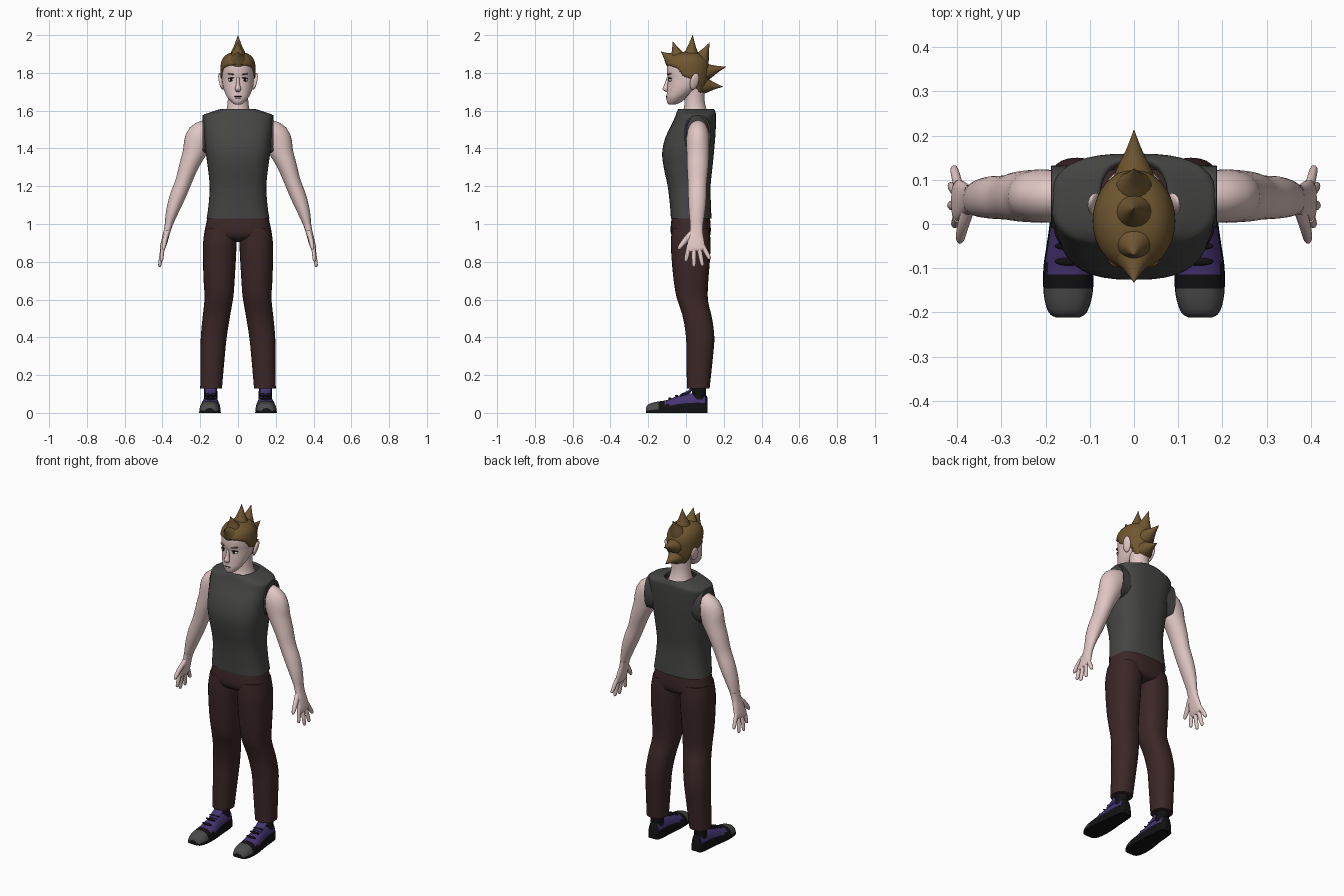
import bpy, bmesh, math
from mathutils import Vector, Matrix


def material(name, r, g, b):
    m = bpy.data.materials.new(name)
    m.diffuse_color = (r, g, b, 1)
    return m


SKIN = material("skin", 0.75, 0.57, 0.55)
HAIR = material("hair", 0.16, 0.095, 0.03)
SHIRT = material("shirt", 0.06, 0.06, 0.058)
PANTS = material("trousers", 0.045, 0.02, 0.02)
BLACK = material("black", 0.006, 0.006, 0.007)
PURPLE = material("purple", 0.06, 0.035, 0.17)
GREY = material("toe_grey", 0.07, 0.07, 0.07)
WHITE = material("eye_white", 0.7, 0.7, 0.7)


def finish(name, bm, mats, mirror, slot=None, shape=None):
    if shape:
        for v in bm.verts:
            v.co = shape(v.co)
    bmesh.ops.recalc_face_normals(bm, faces=bm.faces)
    if slot:
        for f in bm.faces:
            f.material_index = slot(f.calc_center_median())
    me = bpy.data.meshes.new(name)
    bm.to_mesh(me)
    bm.free()
    for m in mats:
        me.materials.append(m)
    me.shade_smooth()
    me.set_sharp_from_angle(angle=math.radians(50))
    ob = bpy.data.objects.new(name, me)
    bpy.context.collection.objects.link(ob)
    if mirror:
        mod = ob.modifiers.new("mirror", 'MIRROR')
        mod.use_mirror_merge = False
    return ob


def spline(rows, steps):
    """Catmull-Rom interpolation of section rows."""
    out = []
    for i in range(len(rows) - 1):
        a, b, c, d = (rows[max(i - 1, 0)], rows[i], rows[i + 1], rows[min(i + 2, len(rows) - 1)])
        for k in range(steps):
            t = k / steps
            out.append([0.5 * (2 * q + (r - p) * t + (2 * p - 5 * q + 4 * r - s) * t * t
                               + (3 * q - p - 3 * r + s) * t ** 3) for p, q, r, s in zip(a, b, c, d)])
    return out + [list(rows[-1])]


def loft(name, rows, mats, n=28, e=2.0, steps=4, up=(0, 1, 0), axis=None,
         mirror=False, caps=True, slot=None, shape=None):
    """Skin through superellipse sections (x, y, z, half width, half depth)."""
    rows = spline(rows, steps)
    bm, up, rings = bmesh.new(), Vector(up), []
    for i, r in enumerate(rows):
        c = Vector(r[:3])
        t = Vector(axis) if axis else Vector(rows[min(i + 1, len(rows) - 1)][:3]) - Vector(rows[max(i - 1, 0)][:3])
        u = up.cross(t).normalized()
        w = t.cross(u).normalized()
        ring = []
        for k in range(n):
            a = 2 * math.pi * k / n
            ca, sa = math.cos(a), math.sin(a)
            p = math.copysign(abs(ca) ** (2 / e), ca) * max(r[3], 0.0005)
            q = math.copysign(abs(sa) ** (2 / e), sa) * max(r[4], 0.0005)
            ring.append(bm.verts.new(c + u * p + w * q))
        rings.append(ring)
    for r0, r1 in zip(rings, rings[1:]):
        for k in range(n):
            bm.faces.new((r0[k], r0[(k + 1) % n], r1[(k + 1) % n], r1[k]))
    if caps:
        bm.faces.new(rings[0])
        bm.faces.new(rings[-1])
    return finish(name, bm, mats, mirror, slot, shape)


def stack(rows):
    """Rows of (z, x0, x1, y0, y1) to horizontal sections."""
    return [((b + c) / 2, (d + f) / 2, z, (c - b) / 2, (f - d) / 2) for z, b, c, d, f in rows]


def wide(rows):
    """Rows of (z, half width, y0, y1) centred on x = 0."""
    return stack([(z, -h, h, a, b) for z, h, a, b in rows])


def ball(name, loc, radii, mat, mirror=False, rot=(0, 0, 0)):
    bm = bmesh.new()
    bmesh.ops.create_uvsphere(bm, u_segments=16, v_segments=10, radius=1)
    R = Matrix.Rotation(rot[0], 4, 'X') @ Matrix.Rotation(rot[1], 4, 'Y') @ Matrix.Rotation(rot[2], 4, 'Z')
    bm.transform(Matrix.Translation(loc) @ R @ Matrix.Diagonal((*radii, 1)))
    return finish(name, bm, [mat], mirror)


Z = (0, 0, 1)

# Sleeveless shirt with turned-in collar and armhole rims
loft("shirt", wide([
    (1.03, .166, -.08, .135), (1.1, .156, -.085, .132), (1.2, .15, -.097, .13),
    (1.3, .16, -.118, .14), (1.38, .171, -.126, .148), (1.46, .178, -.108, .155),
    (1.54, .185, -.07, .159), (1.575, .184, -.055, .159), (1.59, .15, -.05, .157),
    (1.61, .085, -.04, .147), (1.6, .076, -.03, .135)]),
    [SHIRT], n=40, e=2.7, axis=Z, caps=False)
loft("armhole_rim", [(.1, .062, 1.48, .095, .068), (.16, .062, 1.475, .102, .07), (.187, .062, 1.472, .104, .07),
                     (.18, .062, 1.472, .09, .06)], [SHIRT], axis=(1, 0, 0), e=2.4, mirror=True, caps=False)

# Trousers: hips and two legs
loft("trouser_hips", wide([
    (1.045, .16, -.073, .125), (1.0, .169, -.08, .13), (.95, .178, -.08, .13),
    (.92, .165, -.06, .115), (.905, .1, -.02, .07)]), [PANTS], n=36, e=2.5, axis=Z)
loft("trouser_leg", stack([
    (.98, .003, .174, -.074, .124), (.9, .007, .185, -.08, .13), (.8, .012, .185, -.075, .126),
    (.7, .018, .182, -.065, .118), (.62, .024, .177, -.052, .115), (.57, .032, .18, -.036, .121),
    (.5, .044, .188, -.015, .138), (.4, .06, .197, 0, .15), (.3, .07, .198, .002, .143),
    (.13, .085, .2, .005, .125)]), [PANTS], e=2.3, axis=Z, mirror=True)

# Shoes: black sole, purple upper, grey toe cap
def shoe_slot(c):
    if c.z < .012:
        return 0
    if c.y < -.145:
        return 2
    return 1 if c.y > -.112 and c.z > .045 and c.y < .1 else 0


loft("shoe", [(x, y, 0, hx, h) for y, x, hx, h in [
    (-.212, .15, .025, .025), (-.2, .15, .043, .045), (-.16, .149, .055, .058),
    (-.1, .148, .057, .068), (-.05, .146, .052, .088), (0, .145, .046, .1),
    (.06, .144, .042, .105), (.1, .144, .036, .1), (.114, .144, .025, .08)]],
    [BLACK, PURPLE, GREY], e=2.5, up=Z, axis=(0, 1, 0), mirror=True, slot=shoe_slot,
    shape=lambda v: Vector((v.x, v.y, max(v.z, 0))))
loft("sock", stack([(.07, .108, .18, .03, .105), (.17, .112, .178, .035, .105)]), [BLACK], axis=Z, mirror=True)
loft("shoe_tongue", [(.146, -.03, .09, .028, .008), (.146, .02, .115, .03, .008), (.146, .028, .138, .028, .006)],
     [PURPLE], up=(0, 0, 1), n=16, mirror=True)
for i, (y, z) in enumerate([(-.085, .076), (-.05, .09), (-.015, .1)]):
    ball(f"lace_{i}", (.147, y, z), (.033, .009, .006), BLACK, True)

# Arms, hands, fingers and thumbs
loft("arm", [
    (.13, .063, 1.48, .075, .055), (.198, .063, 1.455, .08, .06), (.235, .063, 1.37, .06, .059),
    (.263, .062, 1.3, .05, .056), (.29, .06, 1.22, .043, .05), (.322, .06, 1.14, .041, .048),
    (.35, .058, 1.06, .032, .042), (.37, .056, .985, .019, .032)], [SKIN], mirror=True)
loft("palm", [(.366, .056, 1.0, .021, .034), (.376, .055, .96, .018, .034), (.389, .053, .91, .017, .044),
              (.4, .053, .87, .014, .048), (.403, .054, .855, .007, .04)], [SKIN], e=2.4, mirror=True)
for fname, y0, tip in [("index", .016, (.406, -.002, .80)), ("middle", .042, (.416, .042, .772)),
                       ("ring", .067, (.415, .088, .776)), ("little", .088, (.408, .128, .812))]:
    a, b = Vector((.398, y0, .885)), Vector(tip)
    m = a.lerp(b, .6)
    loft(fname + "_finger", [(*a, .011, .013), (*m, .010, .012), (*a.lerp(b, .92), .008, .009), (*b, .001, .001)],
         [SKIN], n=12, steps=3, mirror=True)
loft("thumb", [(.375, .035, .955, .014, .018), (.386, .0, .918, .013, .016), (.392, -.027, .885, .011, .012),
               (.394, -.038, .87, .007, .008), (.395, -.042, .864, .001, .001)], [SKIN], n=12, mirror=True)

# Neck and head
loft("neck", stack([(1.56, -.075, .075, -.03, .13), (1.61, -.06, .06, -.012, .108), (1.66, -.054, .054, -.008, .098),
                    (1.74, -.056, .056, -.01, .098)]), [SKIN], axis=Z)
HEAD = [(1.632, .015, -.09, -.06), (1.645, .034, -.1, -.025), (1.67, .056, -.103, .005), (1.7, .071, -.101, .05),
        (1.73, .08, -.099, .085), (1.77, .085, -.096, .104), (1.8, .086, -.101, .11), (1.84, .084, -.099, .11),
        (1.87, .07, -.08, .095), (1.892, .035, -.04, .06)]
loft("head", wide(HEAD), [SKIN], n=36, axis=Z)
ball("ear", (.089, .045, 1.755), (.011, .024, .046), SKIN, True, rot=(-.25, .2, .35))

# Face details
loft("nose", [(0, -.09, 1.775, .008, .012), (0, -.1, 1.74, .010, .014), (0, -.107, 1.715, .016, .017),
              (0, -.1, 1.7, .010, .008)], [SKIN], n=16, axis=Z)
ball("eye", (.036, -.081, 1.763), (.018, .011, .009), WHITE, True)
ball("iris", (.036, -.088, 1.763), (.007, .005, .008), BLACK, True)
ball("upper_lash", (.037, -.085, 1.772), (.019, .01, .003), BLACK, True, rot=(0, .08, .4))
ball("eyebrow", (.038, -.088, 1.794), (.021, .01, .0035), HAIR, True, rot=(0, -.12, .4))
ball("mouth", (0, -.098, 1.675), (.022, .008, .0025), BLACK)
ball("lower_lip", (0, -.099, 1.668), (.015, .008, .005), SKIN)


# Hair cap: sinks into the head below the hairline
def hairline(y):
    pts = [(-.2, 1.85), (-.09, 1.845), (-.05, 1.83), (-.02, 1.79), (.03, 1.775), (.06, 1.75), (.075, 1.69), (.3, 1.68)]
    for (a, za), (b, zb) in zip(pts, pts[1:]):
        if y <= b:
            return za + (zb - za) * (y - a) / (b - a)
    return 1.68


def tuck(v):
    s = 1 - min(max((hairline(v.y) - v.z) * 10, 0), .3)
    return Vector((v.x * s, .02 + (v.y - .02) * s, v.z))


loft("hair_cap", wide([(1.67, .045, -.06, .085), (1.7, .075, -.09, .098), (1.74, .088, -.105, .113),
                       (1.79, .093, -.108, .122), (1.84, .092, -.108, .122), (1.875, .081, -.095, .108),
                       (1.9, .055, -.06, .08), (1.912, .01, -.01, .03)]),
     [HAIR], n=48, steps=6, axis=Z, shape=tuck)

# Row of spikes over the crown
for i, (base, tip) in enumerate([((-.06, 1.855), (-.132, 1.912)), ((-.035, 1.86), (-.07, 1.966)),
                                 ((.025, 1.86), (.035, 2.0)), ((.07, 1.85), (.125, 1.96)),
                                 ((.085, 1.8), (.212, 1.832)), ((.075, 1.735), (.195, 1.727))]):
    a, b = Vector((0, *base)), Vector((0, *tip))
    rows = [(*a.lerp(b, f), r * .95, r) for f, r in [(0, .052), (.3, .04), (.6, .021), (.85, .008), (1, .001)]]
    loft(f"hair_spike_{i}", rows, [HAIR], n=16, up=(1, 0, 0))
